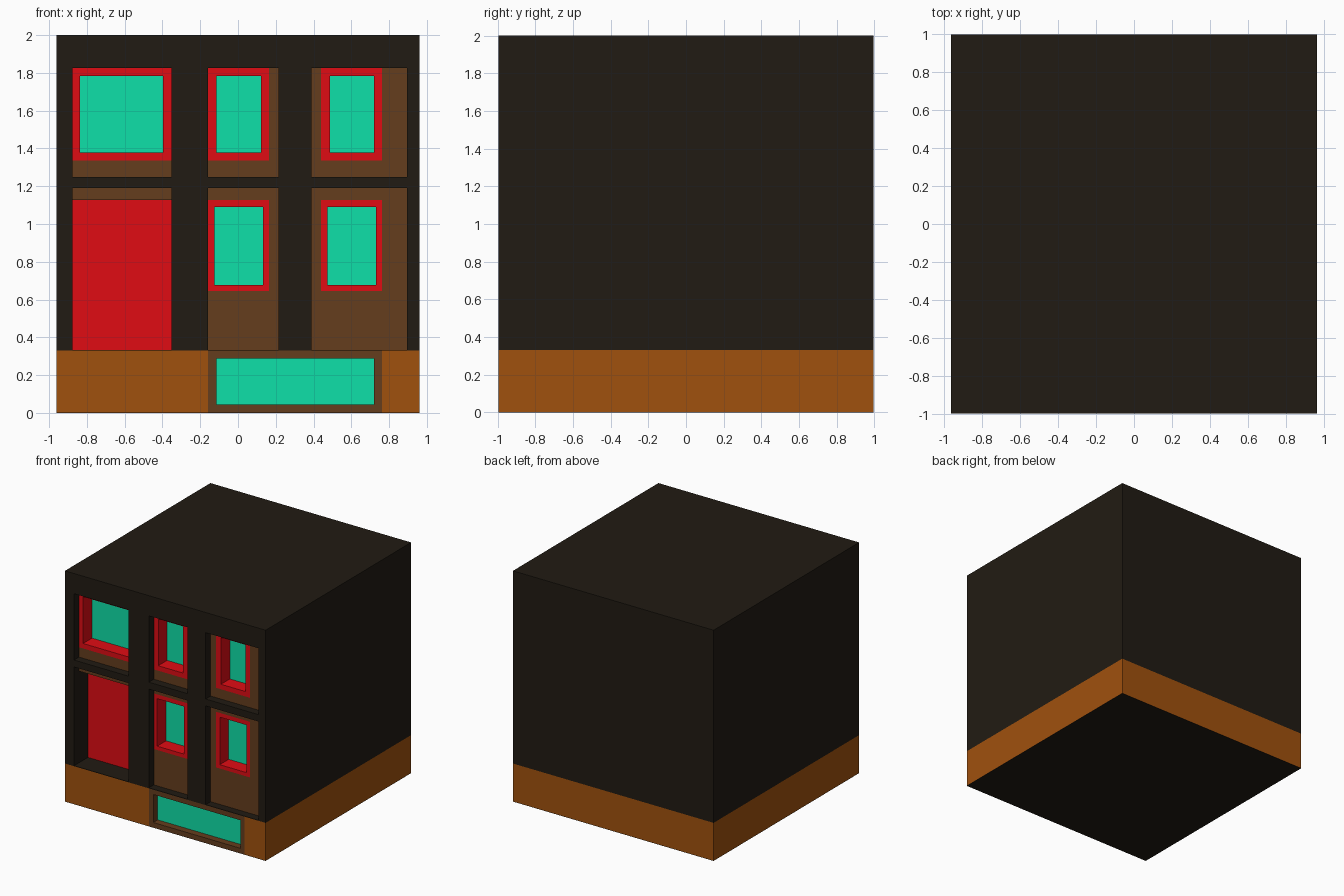
import bpy, bmesh

if "Cube" in bpy.data.objects:
    bpy.data.objects.remove(bpy.data.objects["Cube"])

X, Y, H, BASE = 0.962, 0.996, 2.0, 0.33
SILL = BASE + 0.004          # underside of the ground-floor openings
PANEL, GLASS, CORE, CELLAR = 0.068, 0.19, 0.2, 0.06   # depths behind the facade


def material(name, rgb):
    m = bpy.data.materials.new(name)
    m.diffuse_color = [((c / 255 + 0.055) / 1.055) ** 2.4 if c > 10 else c / 3295 for c in rgb] + [1]
    m.use_nodes = True
    m.node_tree.nodes["Principled BSDF"].inputs["Base Color"].default_value = m.diffuse_color
    return m


dark = material("dark_wall", (33, 27, 19))
orange = material("orange_base", (160, 81, 13))
brown = material("brown_panel", (101, 61, 29))
red = material("red_trim", (224, 12, 20))
teal = material("teal_glass", (15, 224, 168))


def plate(name, mat, rect, front, back, holes=(), closed=False):
    """Slab in the xz plane with rectangular holes; front/back are depths behind the facade."""
    rects = [rect, *holes]
    xs = sorted({v for r in rects for v in r[:2]})
    zs = sorted({v for r in rects for v in r[2:]})
    bm = bmesh.new()
    grid = [[bm.verts.new((x, front - Y, z)) for z in zs] for x in xs]
    for i in range(len(xs) - 1):
        for j in range(len(zs) - 1):
            cx, cz = (xs[i] + xs[i + 1]) / 2, (zs[j] + zs[j + 1]) / 2
            if not any(a < cx < b and c < cz < d for a, b, c, d in holes):
                bm.faces.new((grid[i][j], grid[i + 1][j], grid[i + 1][j + 1], grid[i][j + 1]))
    bmesh.ops.delete(bm, geom=[v for v in bm.verts if not v.link_faces], context='VERTS')
    ext = bmesh.ops.extrude_face_region(bm, geom=bm.faces[:], use_keep_orig=True)["geom"]
    bmesh.ops.translate(bm, vec=(0, back - front, 0),
                        verts=[g for g in ext if isinstance(g, bmesh.types.BMVert)])
    bmesh.ops.recalc_face_normals(bm, faces=bm.faces[:])
    if not closed:           # the hidden back rests against the core
        bmesh.ops.delete(bm, geom=[f for f in bm.faces if f.normal.y > 0.9], context='FACES')
    me = bpy.data.meshes.new(name)
    bm.to_mesh(me)
    bm.free()
    me.materials.append(mat)
    ob = bpy.data.objects.new(name, me)
    bpy.context.collection.objects.link(ob)


# Facade columns and storeys
left, middle, right = (-0.875, -0.352), (-0.158, 0.215), (0.388, 0.895)
lower, upper = (SILL, 1.19), (1.25, 1.825)
openings = [c + r for c in (left, middle, right) for r in (lower, upper)]

# Dark upper body: pierced facade in front of a solid core
plate("facade", dark, (-X, X, BASE, H), 0, CORE, openings)
plate("body_core", dark, (-X, X, BASE, H), CORE, 2 * Y, closed=True)

# Orange base, with a notch for the cellar window, and dark underside
cellar = (-0.158, 0.762, 0.002, BASE)
cellar_pane = (-0.115, 0.72, 0.045, 0.288)
plate("base_front", orange, (-X, X, 0.002, BASE), 0, CELLAR + 0.01, [cellar])
plate("base_core", orange, (-X, X, 0.002, BASE), CELLAR + 0.01, 2 * Y, closed=True)
plate("underside", dark, (-X, X, 0, 0.002), 0, 2 * Y, closed=True)
plate("cellar_frame", brown, cellar, 0, CELLAR + 0.01, [cellar_pane])
plate("cellar_glass", teal, cellar_pane, CELLAR, CELLAR + 0.01)

# Door and the panel above it
plate("door", red, left + (SILL, 1.128), GLASS, CORE)
plate("door_lintel", brown, left + (1.128, 1.19), PANEL, CORE)

# Windows: opening, frame and glass rectangles
up_f, up_g = (1.335, 1.825), (1.378, 1.783)
low_f, low_g = (0.645, 1.127), (0.678, 1.09)
mid_f, right_f = (-0.158, 0.165), (0.44, 0.763)
windows = {
    "upper_left": (left + upper, left + up_f, (-0.836, -0.398) + up_g),
    "upper_middle": (middle + upper, mid_f + up_f, (-0.115, 0.122) + up_g),
    "upper_right": (right + upper, right_f + up_f, (0.486, 0.72) + up_g),
    "lower_middle": (middle + lower, mid_f + low_f, (-0.125, 0.132) + low_g),
    "lower_right": (right + lower, right_f + low_f, (0.475, 0.73) + low_g),
}
for name, (opening, frame, pane) in windows.items():
    plate(name + "_panel", brown, opening, PANEL, CORE, [frame])
    plate(name + "_frame", red, frame, PANEL, CORE, [pane])
    plate(name + "_glass", teal, pane, GLASS, CORE)
